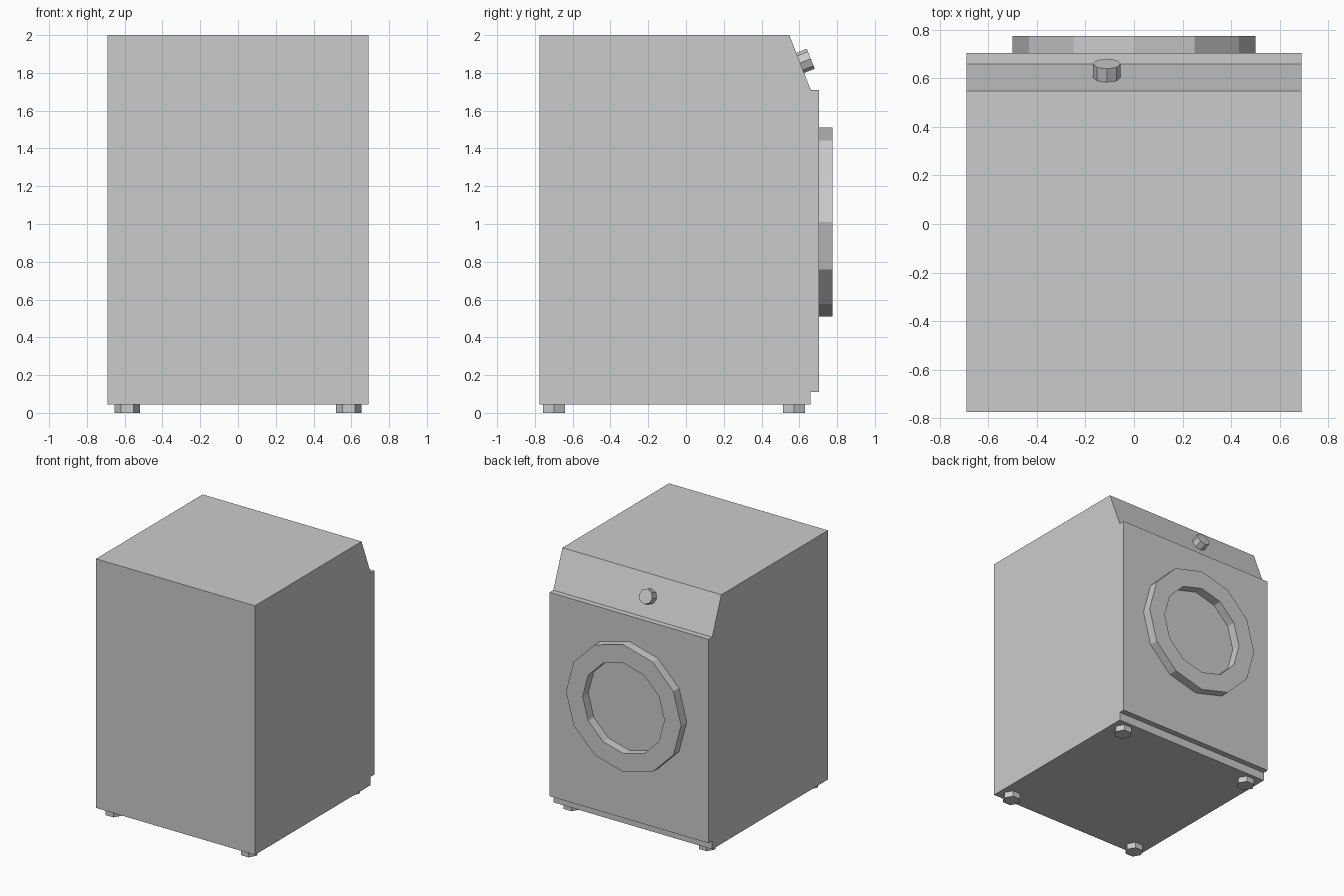
import bpy, bmesh
from math import sin, cos, tau
from mathutils import Vector, Matrix

if "Cube" in bpy.data.objects:
    bpy.data.objects.remove(bpy.data.objects["Cube"])


def finish(name, bm):
    bmesh.ops.recalc_face_normals(bm, faces=bm.faces)
    mesh = bpy.data.meshes.new(name)
    bm.to_mesh(mesh)
    bm.free()
    obj = bpy.data.objects.new(name, mesh)
    bpy.context.collection.objects.link(obj)
    return obj


def prism(name, sides, radius, start, end):
    """Low-poly cylinder from start to end, with corners on the x axis."""
    start, end = Vector(start), Vector(end)
    axis = (end - start).normalized()
    u = Vector((1, 0, 0))
    v = axis.cross(u)
    rot = Matrix((u, v, axis)).transposed().to_4x4()
    bm = bmesh.new()
    rings = []
    for z in (0, (end - start).length):
        rings.append([bm.verts.new(Matrix.Translation(start) @ rot @ Vector(
            (radius * cos(tau * k / sides), radius * sin(tau * k / sides), z)))
            for k in range(sides)])
    for ring in rings:
        bm.faces.new(ring)
    for k in range(sides):
        n = (k + 1) % sides
        bm.faces.new((rings[0][k], rings[0][n], rings[1][n], rings[1][k]))
    return finish(name, bm)


# Cabinet: side profile (y, z) with toe step and sloped control panel
profile = [(-0.775, 0.045), (0.66, 0.045), (0.66, 0.11), (0.705, 0.11),
           (0.705, 1.71), (0.66, 1.71), (0.547, 2.0), (-0.775, 2.0)]
bm = bmesh.new()
face = bm.faces.new([bm.verts.new((-0.69, y, z)) for y, z in profile])
ext = bmesh.ops.extrude_face_region(bm, geom=[face], use_keep_orig=True)
moved = [g for g in ext["geom"] if isinstance(g, bmesh.types.BMVert)]
bmesh.ops.translate(bm, verts=moved, vec=(1.38, 0, 0))
finish("cabinet", bm)

# Door ring: rectangular section swept round 12 sides
section = [(0.5, 0.70), (0.5, 0.775), (0.355, 0.775), (0.355, 0.70)]
sides = 12
bm = bmesh.new()
loops = [[bm.verts.new((r * cos(tau * k / sides), y, 1.01 + r * sin(tau * k / sides)))
          for r, y in section] for k in range(sides)]
for k in range(sides):
    a, b = loops[k], loops[(k + 1) % sides]
    for i in range(4):
        j = (i + 1) % 4
        bm.faces.new((a[i], a[j], b[j], b[i]))
finish("door_ring", bm)

# Control knob, square to the sloped panel
prism("control_knob", 8, 0.057, (-0.112, 0.602, 1.852), (-0.112, 0.660, 1.875))

# Four hexagonal feet
for side, x in (("left", -0.587), ("right", 0.587)):
    for end, y in (("front", -0.698), ("rear", 0.572)):
        prism(f"{end}_{side}_foot", 6, 0.067, (x, y, 0), (x, y, 0.047))
